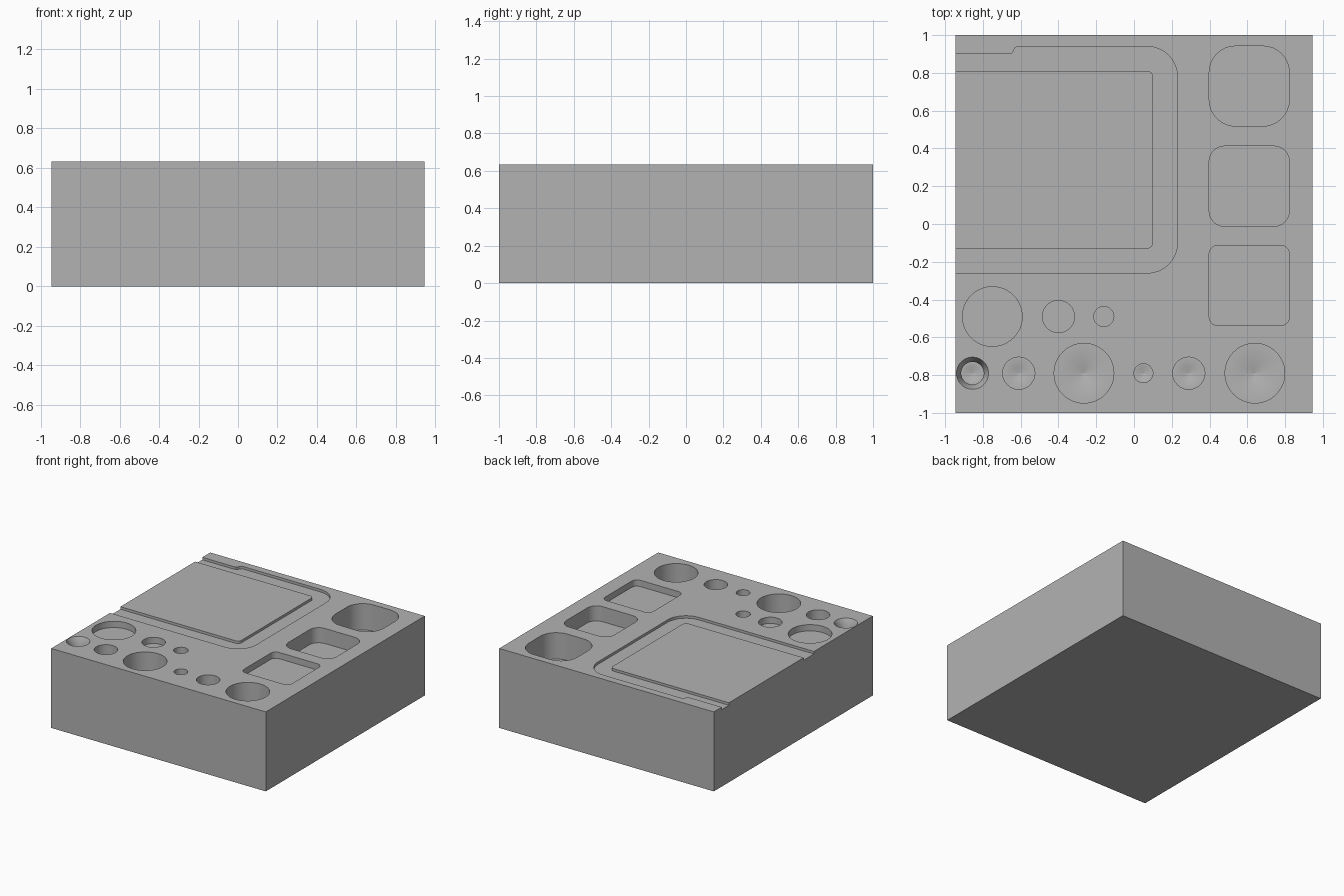
import bpy, bmesh
from math import cos, sin, pi, radians

TOP = 0.633
ABOVE = 0.05

if "Cube" in bpy.data.objects:
    bpy.data.objects.remove(bpy.data.objects["Cube"], do_unlink=True)

grey = bpy.data.materials.new("plain grey")
grey.use_nodes = True
colour = (0.45, 0.45, 0.45, 1)
grey.diffuse_color = colour
grey.node_tree.nodes["Principled BSDF"].inputs["Base Color"].default_value = colour

cut = bmesh.new()


def arc(cx, cy, r, start, end, steps=8):
    angles = [radians(start + (end - start) * i / steps) for i in range(steps + 1)]
    return [(cx + r * cos(a), cy + r * sin(a)) for a in angles]


def circle(cx, cy, r, n=48):
    return [(cx + r * cos(2 * pi * i / n), cy + r * sin(2 * pi * i / n)) for i in range(n)]


def loft(layers):
    """Join equal outlines at rising heights into one closed cutter."""
    rings = [[cut.verts.new((x, y, z)) for x, y in pts] for pts, z in layers]
    faces = [cut.faces.new(rings[0]), cut.faces.new(rings[-1])]
    for low, high in zip(rings, rings[1:]):
        for i in range(len(low)):
            j = (i + 1) % len(low)
            faces.append(cut.faces.new((low[i], low[j], high[j], high[i])))
    bmesh.ops.recalc_face_normals(cut, faces=faces)


def pocket(pts, depth):
    loft([(pts, TOP - depth), (pts, TOP + ABOVE)])


def hole(x, y, profile):
    loft([(circle(x, y, r), TOP - d) for r, d in profile])


def rounded_square(cx, cy, half, r):
    k = half - r
    pts = []
    for i, (sx, sy) in enumerate([(1, 1), (-1, 1), (-1, -1), (1, -1)]):
        pts += arc(cx + sx * k, cy + sy * k, r, i * 90, i * 90 + 90)
    return pts


# Shallow channel around the raised plate, open on one side
channel = [(-1.05, -0.26)] + arc(0.07, -0.10, 0.16, -90, 0) + arc(0.07, 0.78, 0.16, 0, 90)
channel += arc(-0.61, 0.91, 0.03, 90, 180, 4) + [(-0.65, 0.90), (-1.05, 0.90), (-1.05, 0.81)]
channel += arc(0.07, 0.78, 0.03, 90, 0, 4) + arc(0.07, -0.10, 0.03, 0, -90, 4) + [(-1.05, -0.13)]
pocket(channel, 0.02)

# Square pockets, deeper and rounder towards the back
for y, r, depth in [(0.73, 0.14, 0.21), (0.20, 0.08, 0.12), (-0.325, 0.045, 0.05)]:
    pocket(rounded_square(0.61, y, 0.212, r), depth)

# Shallow flat round holes
for x, r in [(-0.75, 0.158), (-0.40, 0.085), (-0.16, 0.053)]:
    pocket(circle(x, -0.49, r), 0.05)

# Deep round holes with a small dimple in the floor
for x, r in [(-0.61, 0.085), (-0.265, 0.158), (0.05, 0.05), (0.29, 0.085), (0.64, 0.158)]:
    hole(x, -0.79, [(0.004, 0.225), (0.04, 0.21), (r, 0.21), (r, -ABOVE)])

# Countersunk hole
hole(-0.855, -0.79, [(0.004, 0.225), (0.04, 0.21), (0.06, 0.21), (0.06, 0.05),
                     (0.085, 0), (0.085, -ABOVE)])

mesh = bpy.data.meshes.new("pocket_cutters")
cut.to_mesh(mesh)
cut.free()
cutter = bpy.data.objects.new("pocket_cutters", mesh)
cutter.hide_render = True
bpy.context.collection.objects.link(cutter)
mesh.materials.append(grey)

# Solid block with all recesses cut out
bpy.ops.mesh.primitive_cube_add(size=1, location=(0, 0, TOP / 2))
block = bpy.context.object
block.name = "block"
block.scale = (1.89, 2, TOP)
bpy.ops.object.transform_apply(location=True, rotation=False, scale=True)
block.data.materials.append(grey)
mod = block.modifiers.new("recesses", "BOOLEAN")
mod.operation = "DIFFERENCE"
mod.solver = "EXACT"
mod.object = cutter
bpy.ops.object.modifier_apply(modifier=mod.name)
bpy.data.objects.remove(cutter, do_unlink=True)
bpy.ops.object.shade_smooth_by_angle(angle=radians(30))
